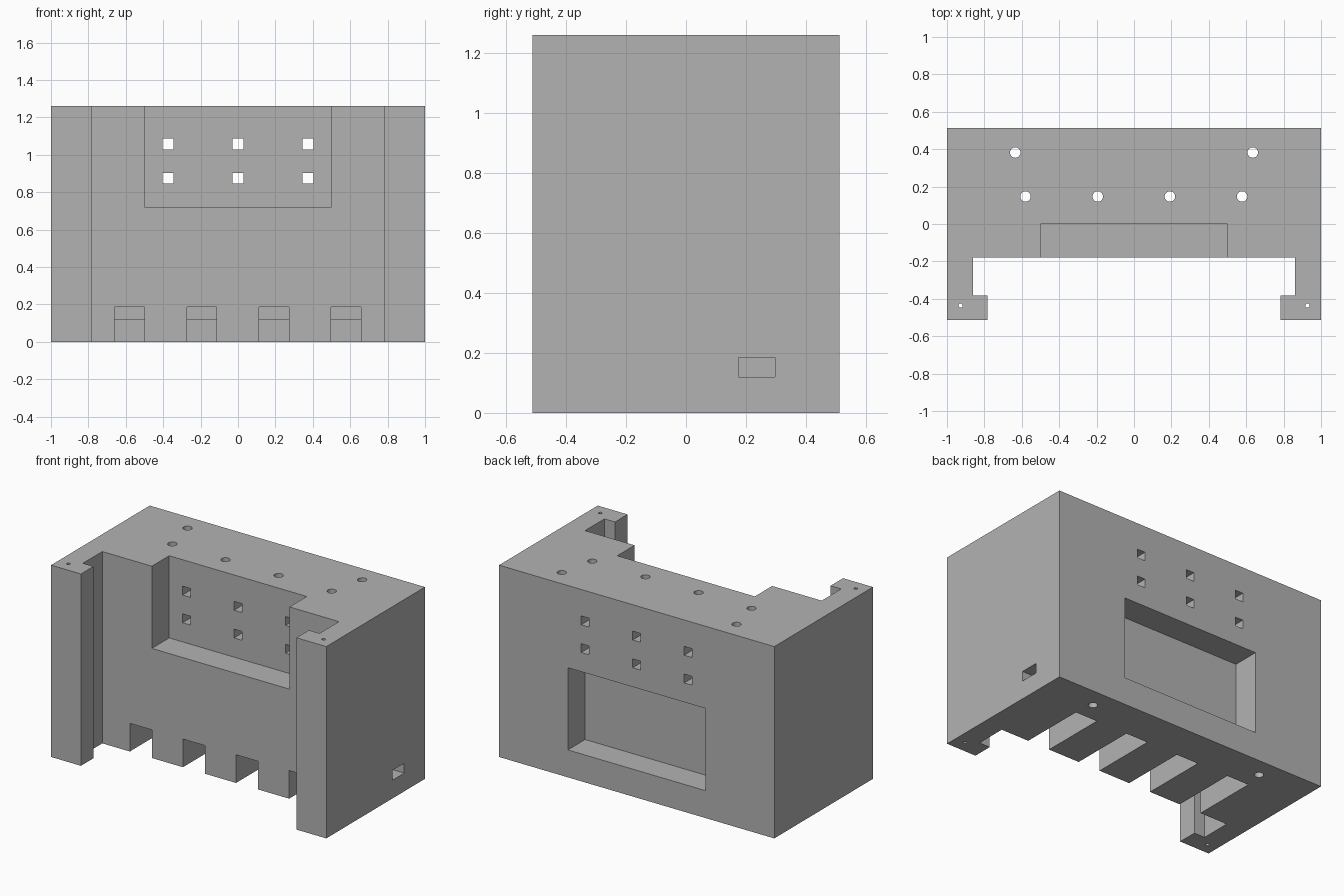
import bpy
import bmesh
from mathutils import Matrix, Vector

if "Cube" in bpy.data.objects:
    bpy.data.objects.remove(bpy.data.objects["Cube"], do_unlink=True)

HEIGHT, DEPTH = 1.26, 0.512

grey = bpy.data.materials.new("plain_grey")
grey.use_nodes = True
grey.diffuse_color = (0.45, 0.45, 0.45, 1)
grey.node_tree.nodes["Principled BSDF"].inputs["Base Color"].default_value = (0.45, 0.45, 0.45, 1)


def make_object(name, bm):
    bmesh.ops.recalc_face_normals(bm, faces=bm.faces)
    mesh = bpy.data.meshes.new(name)
    bm.to_mesh(mesh)
    bm.free()
    mesh.materials.append(grey)
    obj = bpy.data.objects.new(name, mesh)
    bpy.context.collection.objects.link(obj)
    return obj


def cut(name, bm):
    """Subtract a shape from the housing, then discard the cutter."""
    cutter = make_object(name, bm)
    cutter.hide_render = True
    mod = housing.modifiers.new(name, "BOOLEAN")
    mod.operation = "DIFFERENCE"
    mod.solver = "EXACT"
    mod.object = cutter
    bpy.context.view_layer.objects.active = housing
    bpy.ops.object.modifier_apply(modifier=name)
    bpy.data.objects.remove(cutter, do_unlink=True)


def cut_box(name, x, y, z):
    low, high = Vector((x[0], y[0], z[0])), Vector((x[1], y[1], z[1]))
    bm = bmesh.new()
    matrix = Matrix.Translation((low + high) / 2) @ Matrix.Diagonal((*(high - low), 1))
    bmesh.ops.create_cube(bm, size=1, matrix=matrix)
    cut(name, bm)


def cut_hole(name, x, y, radius):
    bm = bmesh.new()
    bmesh.ops.create_cone(bm, cap_ends=True, segments=32, radius1=radius, radius2=radius,
                          depth=HEIGHT + 0.2, matrix=Matrix.Translation((x, y, HEIGHT / 2)))
    cut(name, bm)


# Housing: plan outline with side arms and inward lips, extruded upwards
half = [(1, DEPTH), (1, -DEPTH), (0.783, -DEPTH), (0.783, -0.382), (0.86, -0.382), (0.86, -0.18)]
outline = half + [(-x, y) for x, y in reversed(half)]
bm = bmesh.new()
base = bm.faces.new([bm.verts.new((x, y, 0)) for x, y in outline])
top = bmesh.ops.extrude_face_region(bm, geom=[base])["geom"]
bmesh.ops.translate(bm, vec=(0, 0, HEIGHT), verts=[v for v in top if isinstance(v, bmesh.types.BMVert)])
housing = make_object("housing", bm)

# Front recess open at the top, and back recess below it
cut_box("front_recess", (-0.5, 0.5), (-0.3, 0), (0.72, HEIGHT + 0.1))
cut_box("back_recess", (-0.5, 0.5), (0.333, DEPTH + 0.1), (0.18, 0.72))

# Square holes through the upper wall
for x in (-0.374, 0, 0.374):
    for z in (0.875, 1.057):
        cut_box("square_hole", (x - 0.029, x + 0.029), (-0.1, DEPTH + 0.1), (z - 0.029, z + 0.029))

# Bottom notches, each with a vertical shaft to the top
for i in range(4):
    x = -0.58 + i * 0.386
    cut_box("notch", (x - 0.08, x + 0.08), (-0.3, 0.255), (-0.1, 0.185))
    cut_hole("shaft", x, 0.147, 0.028)

# Tunnel from the left side, linking the notches
cut_box("cable_tunnel", (-0.66, 1.1), (0.175, 0.297), (0.12, 0.185))

# Rear through holes and small holes in the lips
for side in (-1, 1):
    cut_hole("rear_hole", side * 0.635, 0.382, 0.028)
    cut_hole("lip_hole", side * 0.927, -0.436, 0.011)
